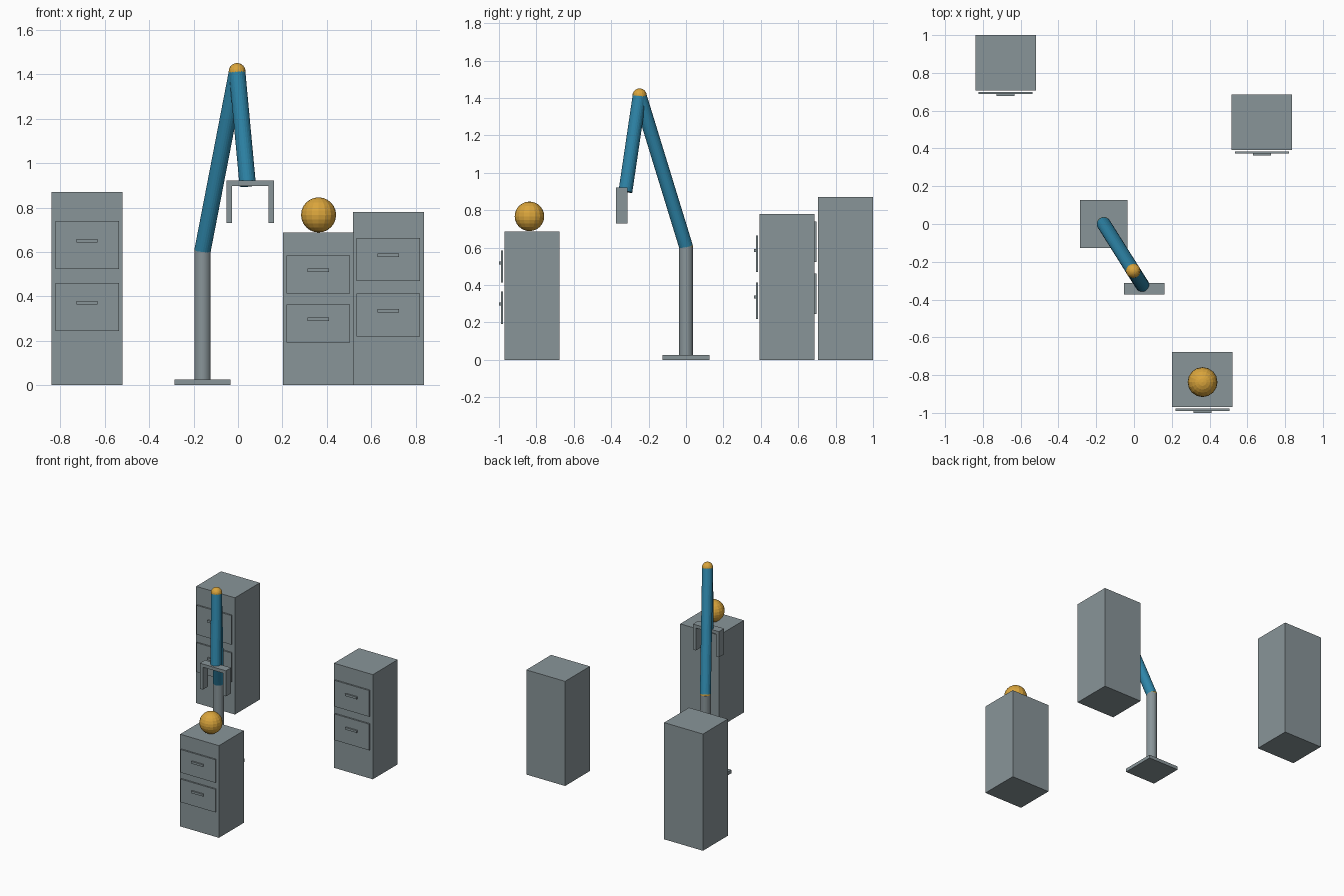
import bpy
from mathutils import Vector

if "Cube" in bpy.data.objects:
    bpy.data.objects.remove(bpy.data.objects["Cube"])


def material(name, rgb):
    m = bpy.data.materials.new(name)
    m.diffuse_color = (*rgb, 1)
    m.use_nodes = True
    m.node_tree.nodes["Principled BSDF"].inputs["Base Color"].default_value = m.diffuse_color
    return m


GREY = material("grey", (0.25, 0.30, 0.318))
BLUE = material("blue", (0.027, 0.235, 0.395))
AMBER = material("amber", (0.70, 0.375, 0.045))


def finish(name, mat):
    ob = bpy.context.object
    ob.name = name
    ob.data.materials.append(mat)
    return ob


def box(name, lo, hi, mat=GREY):
    lo, hi = Vector(lo), Vector(hi)
    bpy.ops.mesh.primitive_cube_add(size=1, location=(lo + hi) / 2)
    ob = finish(name, mat)
    ob.scale = hi - lo
    return ob


def rod(name, a, b, radius, mat):
    a, b = Vector(a), Vector(b)
    bpy.ops.mesh.primitive_cylinder_add(vertices=24, radius=radius,
                                        depth=(b - a).length, location=(a + b) / 2)
    ob = finish(name, mat)
    ob.rotation_euler = (b - a).to_track_quat('Z', 'Y').to_euler()
    return ob


def ball(name, centre, radius):
    bpy.ops.mesh.primitive_uv_sphere_add(segments=16, ring_count=12,
                                         radius=radius, location=centre)
    return finish(name, AMBER)


# Cabinets, each with two drawer fronts and handles
def cabinet(name, x, front, height):
    box(name + "_body", (x - 0.16, front, 0), (x + 0.16, front + 0.293, height))
    for level, frac in (("upper", 0.726), ("lower", 0.405)):
        z, h = height * frac, height * 0.125
        box(f"{name}_{level}_drawer", (x - 0.143, front - 0.019, z - h),
            (x + 0.143, front - 0.008, z + h))
        z += 0.019
        box(f"{name}_{level}_handle", (x - 0.048, front - 0.03, z - 0.008),
            (x + 0.048, front - 0.019, z + 0.008))


cabinet("tall_cabinet", -0.68, 0.707, 0.87)
cabinet("middle_cabinet", 0.677, 0.393, 0.78)
cabinet("short_cabinet", 0.362, -0.97, 0.687)

# Ball resting on the short cabinet
ball("ball", (0.363, -0.837, 0.767), 0.079)

# Robot arm: base, column, two links and joints
R = 0.037
shoulder, elbow, wrist = (-0.16, 0, 0.605), (-0.004, -0.248, 1.413), (0.044, -0.324, 0.899)
box("base_plate", (-0.286, -0.126, 0), (-0.034, 0.126, 0.025))
rod("column", (-0.16, 0, 0.02), shoulder, R, GREY)
rod("upper_arm", shoulder, elbow, R, BLUE)
rod("forearm", elbow, wrist, R, BLUE)
ball("shoulder_joint", shoulder, R)
ball("elbow_joint", elbow, R + 0.001)

# Gripper: palm bar and two fingers
gx, y0, y1 = 0.055, -0.374, -0.313
box("gripper_palm", (gx - 0.107, y0, 0.897), (gx + 0.107, y1, 0.921))
for side, s in (("left", -1), ("right", 1)):
    xs = sorted((gx + s * 0.083, gx + s * 0.107))
    box(side + "_finger", (xs[0], y0, 0.73), (xs[1], y1, 0.897))
